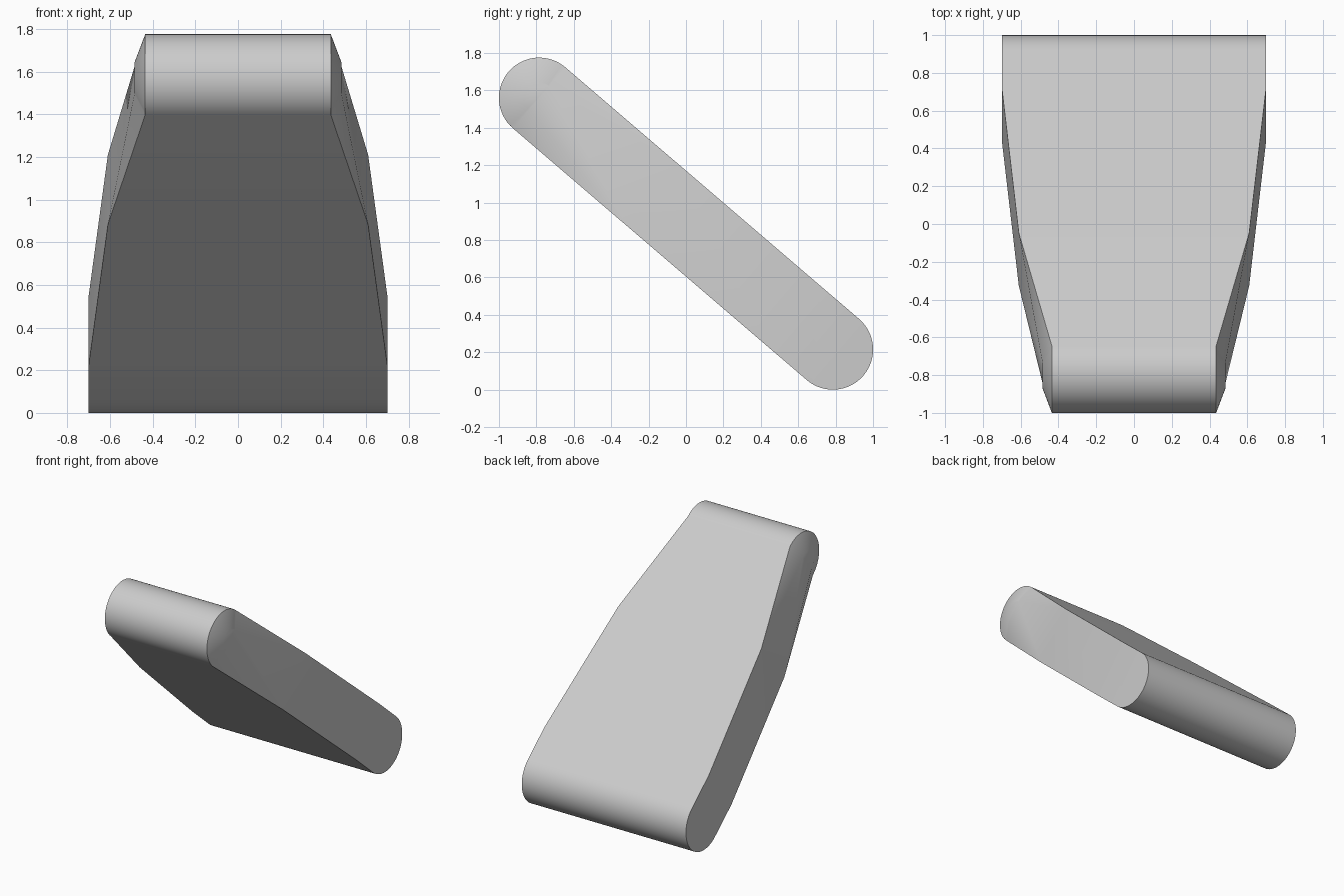
import bpy, bmesh
from math import sin, cos, pi, radians
from mathutils import Vector

if "Cube" in bpy.data.objects:
    bpy.data.objects.remove(bpy.data.objects["Cube"])

R, RI = 0.215, 0.083           # rounded end radius, raised side pad radius
HALF = 1.034                   # half distance between end centres
AXIS = Vector((0, -0.785, 0.6725)).normalized()
UP = Vector((0, AXIS.z, -AXIS.y))
CENTRE = Vector((0, 0, 0.8875))
N = 32

bm = bmesh.new()


def arc(s0, r, start, x):
    """Half circle in the slab's side plane, as (s, t, x) points."""
    return [(s0 + r * cos(start + pi * i / N), r * sin(start + pi * i / N), x)
            for i in range(N + 1)]


def verts(points, side):
    return [bm.verts.new(CENTRE + AXIS * s + UP * t + Vector((side * x, 0, 0)))
            for s, t, x in points]


low = arc(-HALF, R, pi / 2, 0.70)
lower = [(-0.77, -R, 0.70), (0.245, -R, 0.61)]
high = arc(HALF, R, -pi / 2, 0.435)
upper = [(0.245, R, 0.61), (-0.77, R, 0.70)]
pad = arc(HALF, RI, -pi / 2, 0.485)

rims = []
for side in (1, -1):
    rim = verts(low + lower + high + upper, side)
    inner = verts(pad, side)
    a = rim[:N + 1]
    l1, l2 = rim[N + 1:N + 3]
    b = rim[N + 3:2 * N + 4]
    u2, u1 = rim[-2:]
    # side cheeks: flat foot, taper, fan to the pad
    bm.faces.new(a + [l1, u1])
    bm.faces.new((l1, l2, u2, u1))
    bm.faces.new((l2, inner[0], inner[-1], u2))
    bm.faces.new((l2, b[0], inner[0]))
    bm.faces.new((u2, inner[-1], b[-1]))
    # bevelled round end and its small flat pad
    for i in range(N):
        bm.faces.new((b[i], b[i + 1], inner[i + 1], inner[i]))
    bm.faces.new(inner)
    rims.append(rim)

# broad faces and rounded ends between the two cheeks
p, q = rims
for i in range(len(p)):
    j = (i + 1) % len(p)
    bm.faces.new((p[i], p[j], q[j], q[i]))

bmesh.ops.recalc_face_normals(bm, faces=bm.faces)
mesh = bpy.data.meshes.new("tapered_slab")
bm.to_mesh(mesh)
bm.free()
slab = bpy.data.objects.new("tapered_slab", mesh)
bpy.context.collection.objects.link(slab)
bpy.context.view_layer.objects.active = slab
slab.select_set(True)
bpy.ops.object.shade_smooth_by_angle(angle=radians(30))
